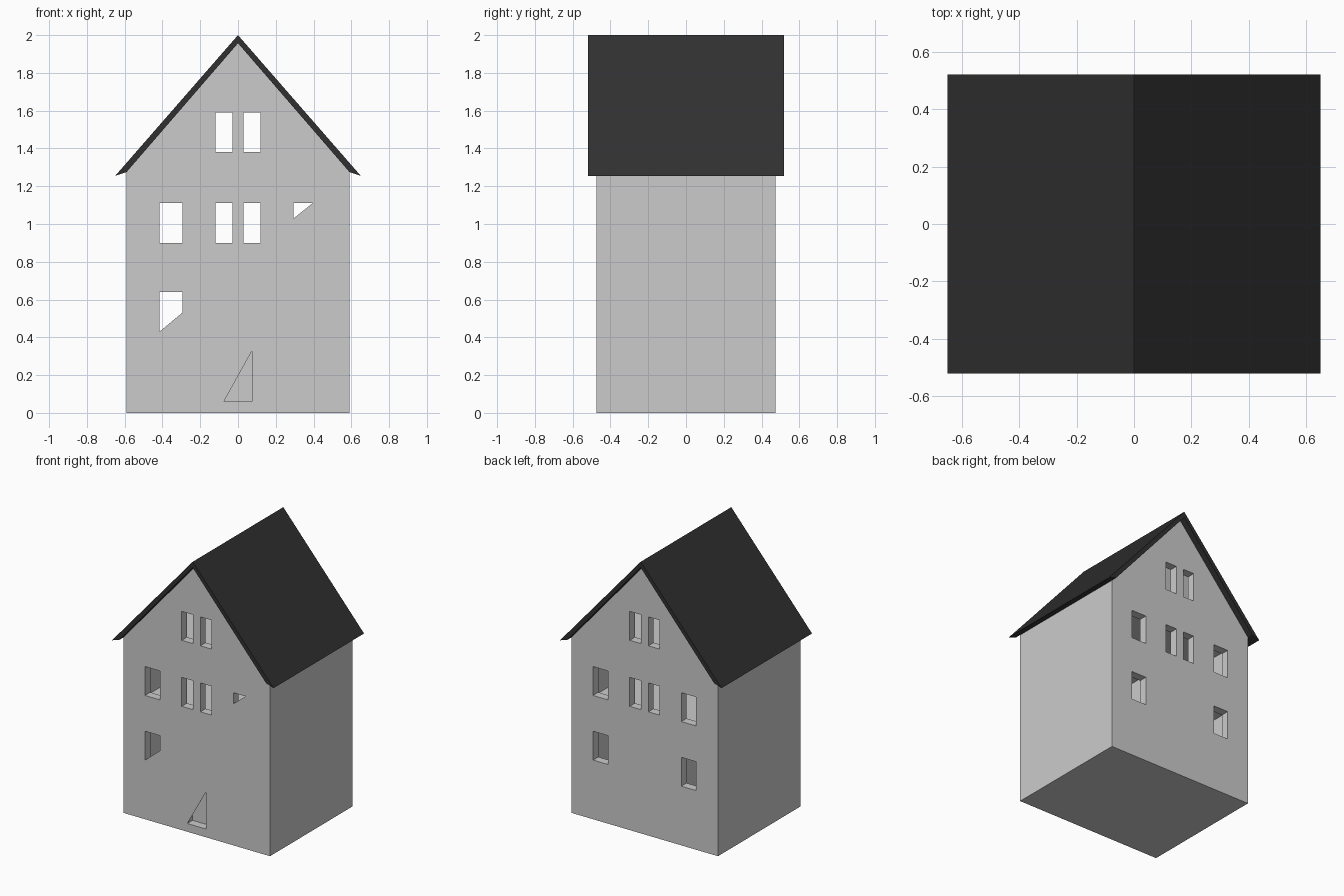
import bpy, bmesh

if "Cube" in bpy.data.objects:
    bpy.data.objects.remove(bpy.data.objects["Cube"])

W, D, EAVE, APEX = 0.59, 0.475, 1.275, 1.957   # half width, half depth, wall heights
T = 0.06                                       # wall thickness
SKIN = 0.002


def prism(name, profile, y0, y1):
    """Extrude an x-z profile along y."""
    bm = bmesh.new()
    face = bm.faces.new([bm.verts.new((x, y0, z)) for x, z in profile])
    ext = bmesh.ops.extrude_face_region(bm, geom=[face])
    verts = [v for v in ext["geom"] if isinstance(v, bmesh.types.BMVert)]
    bmesh.ops.translate(bm, verts=verts, vec=(0, y1 - y0, 0))
    bmesh.ops.recalc_face_normals(bm, faces=bm.faces)
    mesh = bpy.data.meshes.new(name)
    bm.to_mesh(mesh)
    bm.free()
    obj = bpy.data.objects.new(name, mesh)
    bpy.context.collection.objects.link(obj)
    return obj


def rect(x0, x1, z0, z1):
    return [(x0, z0), (x1, z0), (x1, z1), (x0, z1)]


# House body
walls = prism("walls", [(-W, 0), (W, 0), (W, EAVE), (0, APEX), (-W, EAVE)], -D, D)


def cut(profile, y0, y1):
    cutter = prism("cutter", profile, y0, y1)
    cutter.hide_render = True
    mod = walls.modifiers.new("cut", "BOOLEAN")
    mod.operation = "DIFFERENCE"
    mod.solver = "EXACT"
    mod.object = cutter
    bpy.context.view_layer.objects.active = walls
    bpy.ops.object.modifier_apply(modifier=mod.name)
    bpy.data.objects.remove(cutter)


# Rooms: two on the ground floor, one on the first floor, attic
inner, back = W - T, D - T
for x0, x1 in ((-inner, -0.2), (0.2, inner)):
    cut(rect(x0, x1, 0.06, 0.74), -back, back)
cut(rect(-inner, inner, 0.80, 1.22), -back, back)
cut([(-inner, 1.28), (inner, 1.28), (0, 1.89)], -back, back)

# Windows open on both gable walls
narrow = [rect(x, x + 0.09, z, z + 0.21) for x in (-0.12, 0.03) for z in (0.90, 1.38)]
wide = {(s, z): rect(s * 0.355 - 0.06, s * 0.355 + 0.06, z, z + 0.21)
        for s in (-1, 1) for z in (0.43, 0.90)}
for win in narrow + [wide[-1, 0.90]]:
    cut(win, -0.6, -0.4)
for win in narrow + list(wide.values()):
    cut(win, 0.4, 0.6)

# Front openings that are partly covered by a thin face
cut(wide[-1, 0.43], -D + SKIN, -0.4)
cut([(-0.415, 0.43), (-0.295, 0.53), (-0.295, 0.64), (-0.415, 0.64)], -0.6, -0.45)
cut(wide[1, 0.90], -D + SKIN, -0.4)
cut([(0.295, 1.03), (0.395, 1.11), (0.295, 1.11)], -0.6, -0.45)
cut(wide[1, 0.43], -D + SKIN, -0.4)

# Door recess
cut(rect(-0.075, 0.075, 0.06, 0.33), -D + SKIN, -D + T)
cut([(-0.075, 0.06), (0.075, 0.06), (0.075, 0.33)], -0.6, -0.45)

# Roof
roof = prism("roof", [(0, 2.0), (0.65, 1.255), (W, EAVE), (0, APEX), (-W, EAVE), (-0.65, 1.255)],
             -0.52, 0.52)
dark = bpy.data.materials.new("roof_dark")
dark.diffuse_color = (0.03, 0.03, 0.03, 1)
dark.use_nodes = True
dark.node_tree.nodes["Principled BSDF"].inputs["Base Color"].default_value = dark.diffuse_color
roof.data.materials.append(dark)
